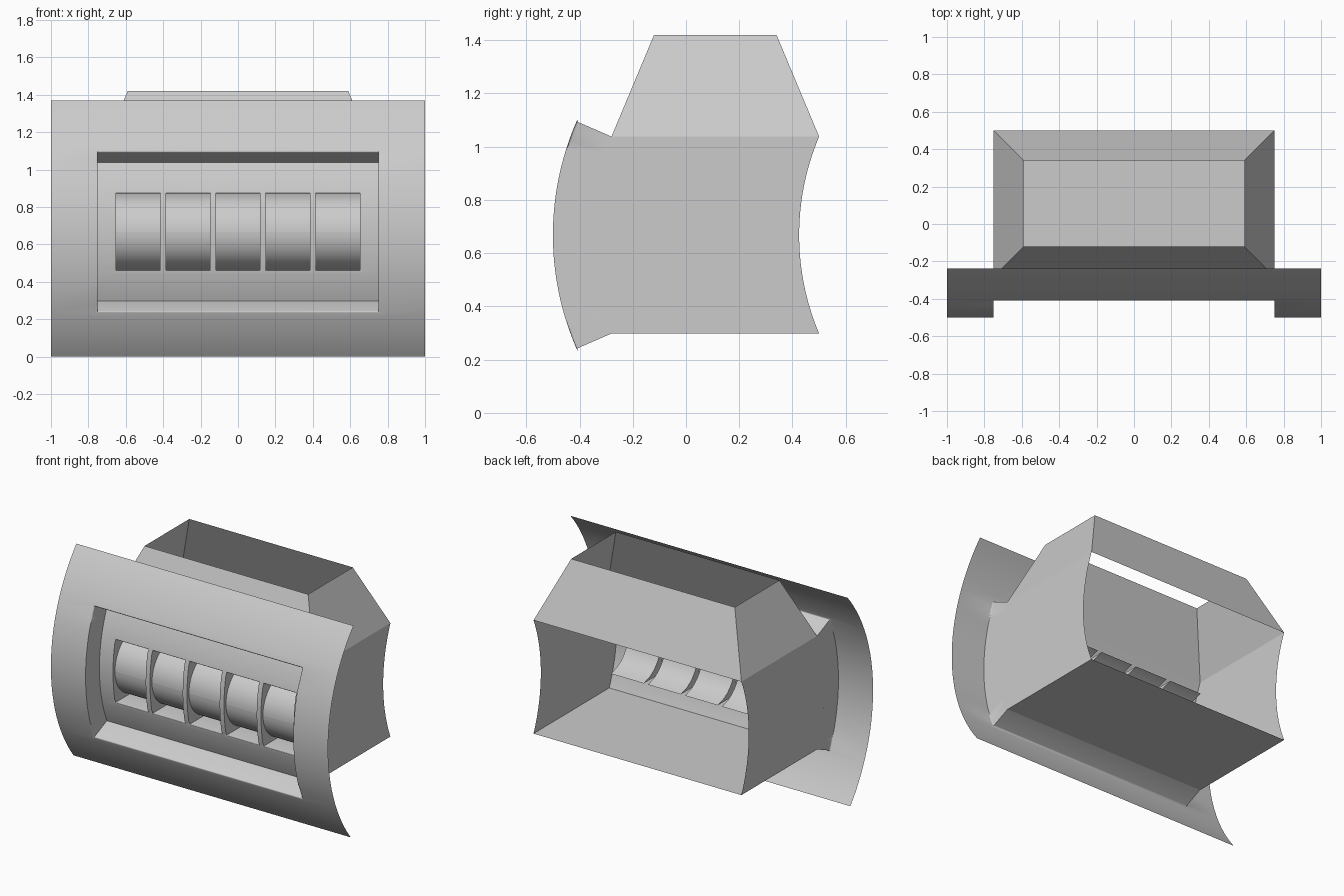
import bpy, bmesh, math

if "Cube" in bpy.data.objects:
    bpy.data.objects.remove(bpy.data.objects["Cube"])

CZ = 0.668            # height of the curve axis
CY = 0.57             # depth of the curve axis
R_OUT, R_IN = 1.07, 0.927
HX, HZ = 0.75, 0.427  # half size of the front opening
BZ = HZ * R_IN / R_OUT  # half height of the inner face
WX, WZ = 0.118, 0.205   # half size of a reel window
CENTRES = [i * 0.267 for i in range(-2, 3)]


def arc(mid, r):
    """Forward bulging arc: y as a function of z."""
    return lambda z: mid + r - math.sqrt(r * r - (z - CZ) ** 2)


outer_y = arc(CY - R_OUT, R_OUT)
inner_y = arc(CY - R_IN, R_IN)
back_y = arc(0.425, 0.95)
reel_y = arc(-0.337, 0.207)


def steps(*parts):
    """Breakpoints with subdivision counts: start, (end, n), (end, n)..."""
    out = [parts[0]]
    for end, n in parts[1:]:
        a = out[-1]
        out += [a + (end - a) * i / n for i in range(1, n + 1)]
    return out


def finish(bm, name, smooth=True):
    me = bpy.data.meshes.new(name)
    bm.to_mesh(me)
    bm.free()
    ob = bpy.data.objects.new(name, me)
    bpy.context.collection.objects.link(ob)
    if smooth:
        bpy.ops.object.select_all(action='DESELECT')
        ob.select_set(True)
        bpy.context.view_layer.objects.active = ob
        bpy.ops.object.shade_smooth_by_angle(angle=math.radians(40))
    return ob


def sheet(name, xs, zs, yf, holes=(), push=None, rim=0.008):
    """Curved sheet with rectangular holes whose rims are pushed inward."""
    bm = bmesh.new()
    verts = {}

    def v(i, k):
        if (i, k) not in verts:
            verts[i, k] = bm.verts.new((xs[i], yf(zs[k]), zs[k]))
        return verts[i, k]

    for i in range(len(xs) - 1):
        for k in range(len(zs) - 1):
            mx, mz = (xs[i] + xs[i + 1]) / 2, (zs[k] + zs[k + 1]) / 2
            if any(abs(mx - h[0]) < h[1] and abs(mz - CZ) < h[2] for h in holes):
                continue
            bm.faces.new((v(i, k), v(i + 1, k), v(i + 1, k + 1), v(i, k + 1)))
    e = 1e-4
    edges = []
    for ed in bm.edges:
        m = (ed.verts[0].co + ed.verts[1].co) / 2
        if ed.is_boundary and any(abs(m.x - h[0]) < h[1] + e and abs(m.z - CZ) < h[2] + e for h in holes):
            edges.append(ed)
    if edges:
        new = bmesh.ops.extrude_edge_only(bm, edges=edges)["geom"]
        for g in new:
            if isinstance(g, bmesh.types.BMVert):
                g.co = push(g.co)
        bmesh.ops.bevel(bm, geom=edges, offset=rim, offset_type='OFFSET', segments=3,
                        profile=0.5, affect='EDGES', clamp_overlap=False)
        bmesh.ops.recalc_face_normals(bm, faces=bm.faces)
        if sum(f.normal.y * f.calc_area() for f in bm.faces) > 0:
            bmesh.ops.reverse_faces(bm, faces=bm.faces)
    return finish(bm, name)


def to_inner(co):
    s = R_IN / R_OUT
    return (co.x, CY + (co.y - CY) * s, CZ + (co.z - CZ) * s)


def to_reel(co):
    return (co.x, reel_y(co.z), co.z)


# Curved front panel with recess walls
sheet("front_panel", [-1, -HX, HX, 1],
      steps(0, (CZ - HZ, 8), (CZ + HZ, 24), (1.37, 8)), outer_y,
      [(0, HX, HZ)], to_inner)

# Inner face with five reel windows and their pocket walls
xs = [-HX] + [c + s * WX for c in CENTRES for s in (-1, 1)] + [HX]
sheet("window_face", xs,
      steps(CZ - BZ, (CZ - WZ, 6), (CZ + WZ, 20), (CZ + BZ, 6)), inner_y,
      [(c, WX, WZ) for c in CENTRES], to_reel, 0.007)

# Reels, each an upper and a lower half
for n, c in enumerate(CENTRES):
    for half, z0, z1 in (("lower", CZ - WZ, CZ), ("upper", CZ, CZ + WZ)):
        sheet(f"reel_{n + 1}_{half}", [c - WX, c + WX], steps(z0, (z1, 10)), reel_y)

# Housing: curved-edge sides and a floor, open at the back
bm = bmesh.new()
zs = steps(CZ - BZ, (CZ + BZ, 32))
rows = {}
for s in (-1, 1):
    rows[s] = [(bm.verts.new((s * HX, inner_y(z), z)), bm.verts.new((s * HX, back_y(z), z))) for z in zs]
    for a, b in zip(rows[s], rows[s][1:]):
        q = (a[0], a[1], b[1], b[0])
        bm.faces.new(q if s > 0 else q[::-1])
(lf, lb), (rf, rb) = rows[-1][0], rows[1][0]
bm.faces.new((lf, lb, rb, rf))

# Hopper walls tapering to an open top
low = [rows[-1][-1][0], rows[1][-1][0], rows[1][-1][1], rows[-1][-1][1]]
top = [bm.verts.new((x, y, 1.42)) for x, y in ((-0.59, -0.12), (0.59, -0.12), (0.59, 0.34), (-0.59, 0.34))]
for i in range(4):
    j = (i + 1) % 4
    bm.faces.new((low[i], low[j], top[j], top[i]))
finish(bm, "housing_and_hopper", smooth=False)
